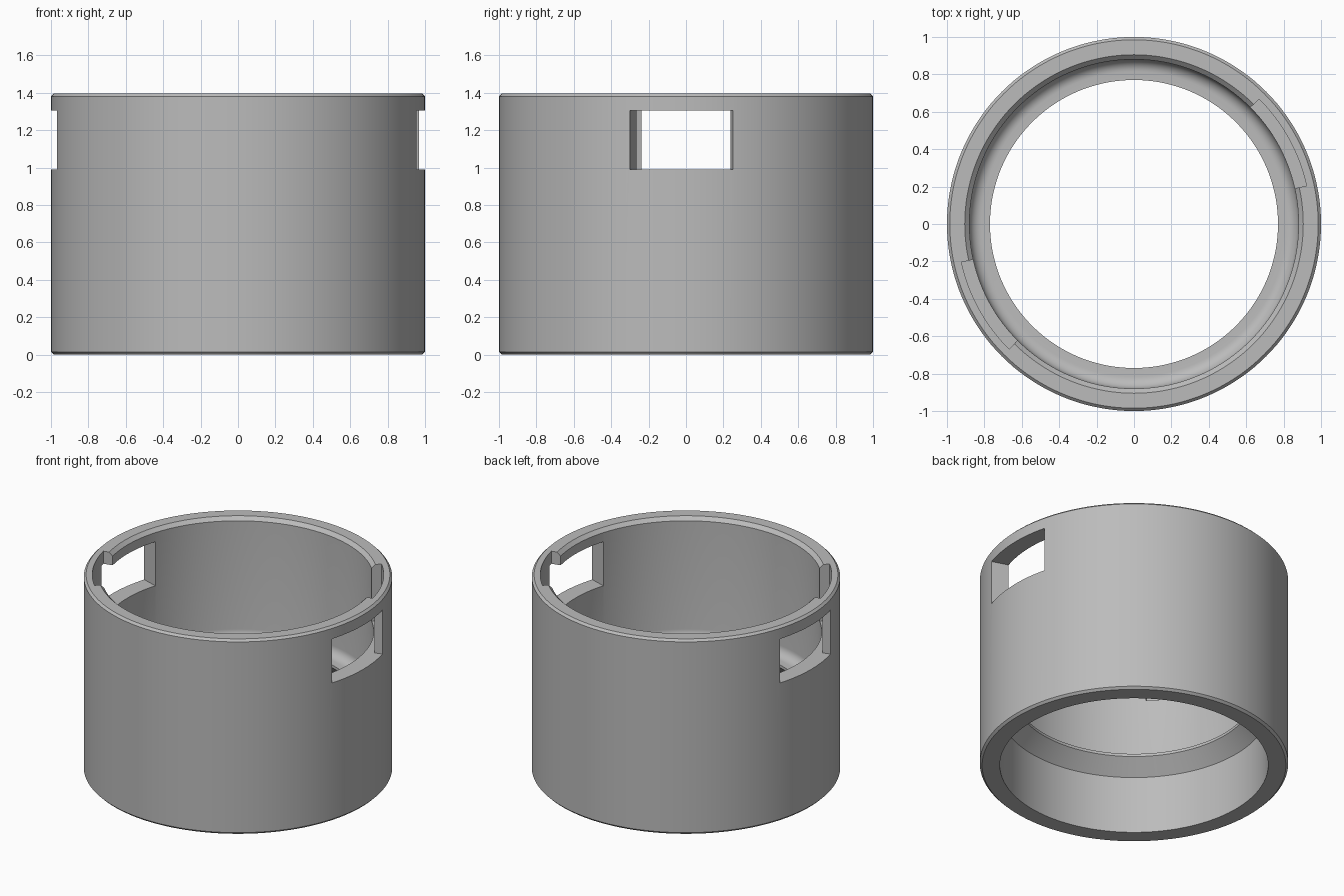
import bpy, bmesh
from math import sin, cos, pi, radians

if "Cube" in bpy.data.objects:
    bpy.data.objects.remove(bpy.data.objects["Cube"], do_unlink=True)

HEIGHT = 1.395
BORE = 0.88
SEGMENTS = 144

grey = bpy.data.materials.new("plain grey")
grey.use_nodes = True
grey.diffuse_color = (0.5, 0.5, 0.5, 1)
grey.node_tree.nodes["Principled BSDF"].inputs["Base Color"].default_value = (0.5, 0.5, 0.5, 1)


def make_object(name, bm):
    bmesh.ops.recalc_face_normals(bm, faces=bm.faces)
    mesh = bpy.data.meshes.new(name)
    bm.to_mesh(mesh)
    bm.free()
    mesh.materials.append(grey)
    obj = bpy.data.objects.new(name, mesh)
    bpy.context.collection.objects.link(obj)
    return obj


def lathe(name, profile):
    """Spin a closed (radius, height) outline around z."""
    bm = bmesh.new()
    rings = []
    for i in range(SEGMENTS):
        a = 2 * pi * i / SEGMENTS
        rings.append([bm.verts.new((r * cos(a), r * sin(a), z)) for r, z in profile])
    for i in range(SEGMENTS):
        here, there = rings[i], rings[(i + 1) % SEGMENTS]
        for j in range(len(profile)):
            k = (j + 1) % len(profile)
            bm.faces.new((here[j], there[j], there[k], here[k]))
    return make_object(name, bm)


def sector(name, r0, r1, start, end, z0, z1, steps=16):
    """Solid ring sector between two angles in degrees."""
    bm = bmesh.new()
    angles = [radians(start + (end - start) * i / steps) for i in range(steps + 1)]
    outline = [(r1 * cos(a), r1 * sin(a)) for a in angles]
    outline += [(r0 * cos(a), r0 * sin(a)) for a in reversed(angles)]
    base = bm.faces.new([bm.verts.new((x, y, z0)) for x, y in outline])
    top = bmesh.ops.extrude_face_region(bm, geom=[base])["geom"]
    bmesh.ops.translate(bm, vec=(0, 0, z1 - z0),
                        verts=[v for v in top if isinstance(v, bmesh.types.BMVert)])
    return make_object(name, bm)


# Housing: chamfered outer wall, upper bore, rounded ledge and conical lower bore
fillet = 0.065
ledge_top = 0.53
cove = []
for i in range(9):
    a = pi / 2 * i / 8
    cove.append((BORE - fillet + fillet * sin(a), ledge_top + fillet - fillet * cos(a)))
cove.reverse()
profile = [
    (0.985, 0), (1, 0.015), (1, HEIGHT - 0.015), (0.985, HEIGHT),
    (0.905, HEIGHT), (BORE, HEIGHT - 0.025),
    *cove,
    (0.77, ledge_top), (0.77, 0.51), (0.87, 0.41), (0.87, 0),
]
housing = lathe("locking_ring_housing", profile)

# Two opposite side windows, each with an entry slot open to the rim
cutters = []
for side, turn in (("left", 0), ("right", 180)):
    cutters.append(sector(side + "_entry_slot_cutter", 0.7, 0.945,
                          turn + 12.5, turn + 45, 0.99, HEIGHT + 0.1))
    cutters.append(sector(side + "_window_cutter", 0.7, 1.1,
                          turn - 17.5, turn + 14.5, 0.99, 1.305))

bpy.context.view_layer.objects.active = housing
for cutter in cutters:
    cutter.hide_render = True
    cut = housing.modifiers.new(cutter.name, "BOOLEAN")
    cut.operation = "DIFFERENCE"
    cut.solver = "EXACT"
    cut.object = cutter
    bpy.ops.object.modifier_apply(modifier=cut.name)
for cutter in cutters:
    bpy.data.objects.remove(cutter, do_unlink=True)

# Smooth walls with crisp edges
bpy.ops.object.select_all(action="DESELECT")
housing.select_set(True)
bpy.ops.object.shade_smooth_by_angle(angle=radians(25))
